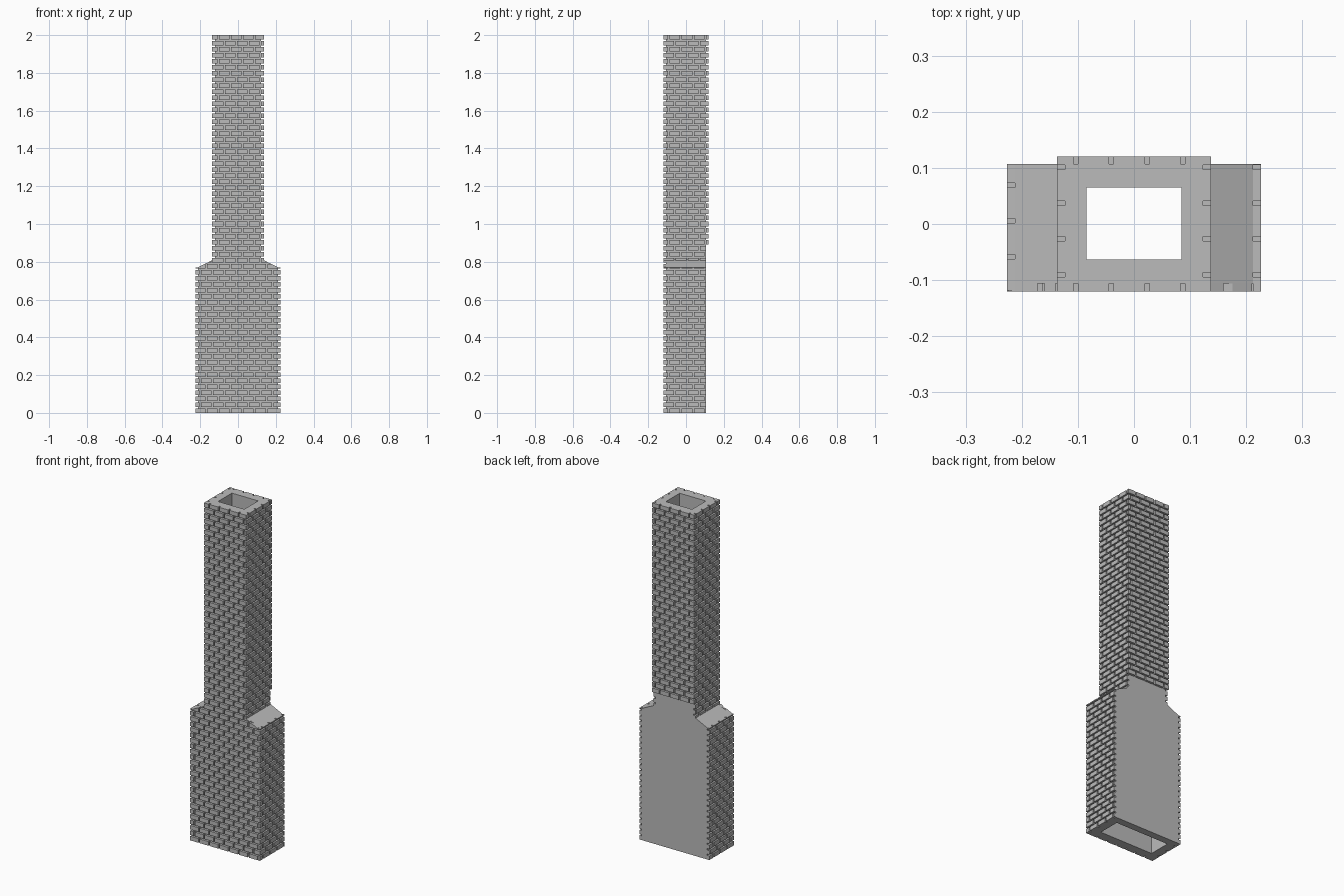
import bpy, bmesh
from mathutils import Vector

old = bpy.data.objects.get("Cube")
if old:
    bpy.data.objects.remove(old, do_unlink=True)

UNIT = 2 / 251                # joint width; a course is four units high
COURSE, PITCH = 4 * UNIT, 8 * UNIT
COURSES = 63
DEPTH = 0.014                 # how far bricks stand proud of the mortar
FRONT, BACK, PANEL = -0.12, 0.12, 0.107
BASE_X, STACK_X = 0.226, 0.137
EAVE_Z, STACK_Z = 0.771, 0.808
BACK_COURSE = 28              # first course with bricks on the back

grey = bpy.data.materials.new("brick_grey")
grey.use_nodes = True
colour = (0.5, 0.5, 0.5, 1)
grey.diffuse_color = colour
grey.node_tree.nodes["Principled BSDF"].inputs["Base Color"].default_value = colour


def finish(bm, name):
    bmesh.ops.recalc_face_normals(bm, faces=bm.faces)
    mesh = bpy.data.meshes.new(name)
    bm.to_mesh(mesh)
    bm.free()
    mesh.materials.append(grey)
    obj = bpy.data.objects.new(name, mesh)
    bpy.context.collection.objects.link(obj)


def add_box(bm, x, y, z):
    corners = bmesh.ops.create_cube(bm, size=1)["verts"]
    for v in corners:
        v.co = [lo + (c + 0.5) * (hi - lo) for c, (lo, hi) in zip(v.co, (x, y, z))]


def split(lo, hi, joint):
    """Cut the span lo..hi into bricks around regularly spaced joints."""
    start = joint - PITCH * 10
    for k in range(20):
        a = max(lo, start + k * PITCH + UNIT / 2)
        b = min(hi, start + (k + 1) * PITCH - UNIT / 2)
        if b - a > 0.002:
            yield a, b


def course_z(i):
    return i * COURSE, i * COURSE + 3 * UNIT


def x_joint(i):
    return -0.104 + (i % 2) * PITCH / 2


def y_joint(i):
    return 0.101 - (i % 2) * PITCH / 2


def lay_face(bm, i, half, y0, y1):
    for x in split(-half, half, x_joint(i)):
        add_box(bm, x, (y0, y1), course_z(i))


def lay_side(bm, i, side, half, back, top=2.0, shift=0):
    z0, z1 = course_z(i)
    x = sorted((side * half, side * (half - DEPTH)))
    for y in split(FRONT, back, y_joint(i + shift)):
        add_box(bm, x, y, (z0, min(z1, top)))


# Hollow mortar shell: rings go up the outside and down the flue
bm = bmesh.new()
yo = (FRONT + DEPTH, PANEL)
yi = (-0.063, 0.065)
ring_spec = [(BASE_X - DEPTH, 0, yo), (BASE_X - DEPTH, EAVE_Z, yo),
             (STACK_X - DEPTH, STACK_Z + 0.006, yo), (STACK_X - DEPTH, 2, yo),
             (0.085, 2, yi), (0.085, 0.79, yi), (0.172, 0.75, yi), (0.172, 0, yi)]
rings = [[bm.verts.new((x, y, z)) for x, y in
          ((-h, a), (h, a), (h, b), (-h, b))] for h, z, (a, b) in ring_spec]
for r, s in zip(rings, rings[1:] + rings[:1]):
    for j in range(4):
        k = (j + 1) % 4
        bm.faces.new((r[j], r[k], s[k], s[j]))
finish(bm, "mortar_shell")

# Front bricks of the base, trimmed along the sloped shoulders
bm = bmesh.new()
for i in range(26):
    lay_face(bm, i, BASE_X, FRONT, FRONT + DEPTH)
run, rise = BASE_X - DEPTH - STACK_X, STACK_Z - EAVE_Z
for side in (-1, 1):
    cut = bmesh.ops.bisect_plane(
        bm, geom=bm.verts[:] + bm.edges[:] + bm.faces[:],
        plane_co=(side * STACK_X, 0, STACK_Z),
        plane_no=Vector((side * rise, 0, run)).normalized(), clear_outer=True)
    edges = [e for e in cut["geom_cut"] if isinstance(e, bmesh.types.BMEdge)]
    bmesh.ops.holes_fill(bm, edges=edges, sides=0)
finish(bm, "base_front_bricks")

# Side bricks of the base
for side, name in ((1, "left"), (-1, "right")):
    bm = bmesh.new()
    for i in range(25):
        lay_side(bm, i, side, BASE_X, PANEL, EAVE_Z, shift=int(side < 0))
    finish(bm, "base_" + name + "_bricks")

# Bricks around the stack; the back starts higher, above the plain panel
bm = bmesh.new()
for i in range(25, COURSES):
    lay_face(bm, i, STACK_X, FRONT, FRONT + DEPTH)
    has_back = i >= BACK_COURSE
    if has_back:
        lay_face(bm, i, STACK_X, BACK - DEPTH, BACK)
    for side in (-1, 1):
        lay_side(bm, i, side, STACK_X, BACK if has_back else PANEL)
finish(bm, "stack_bricks")
